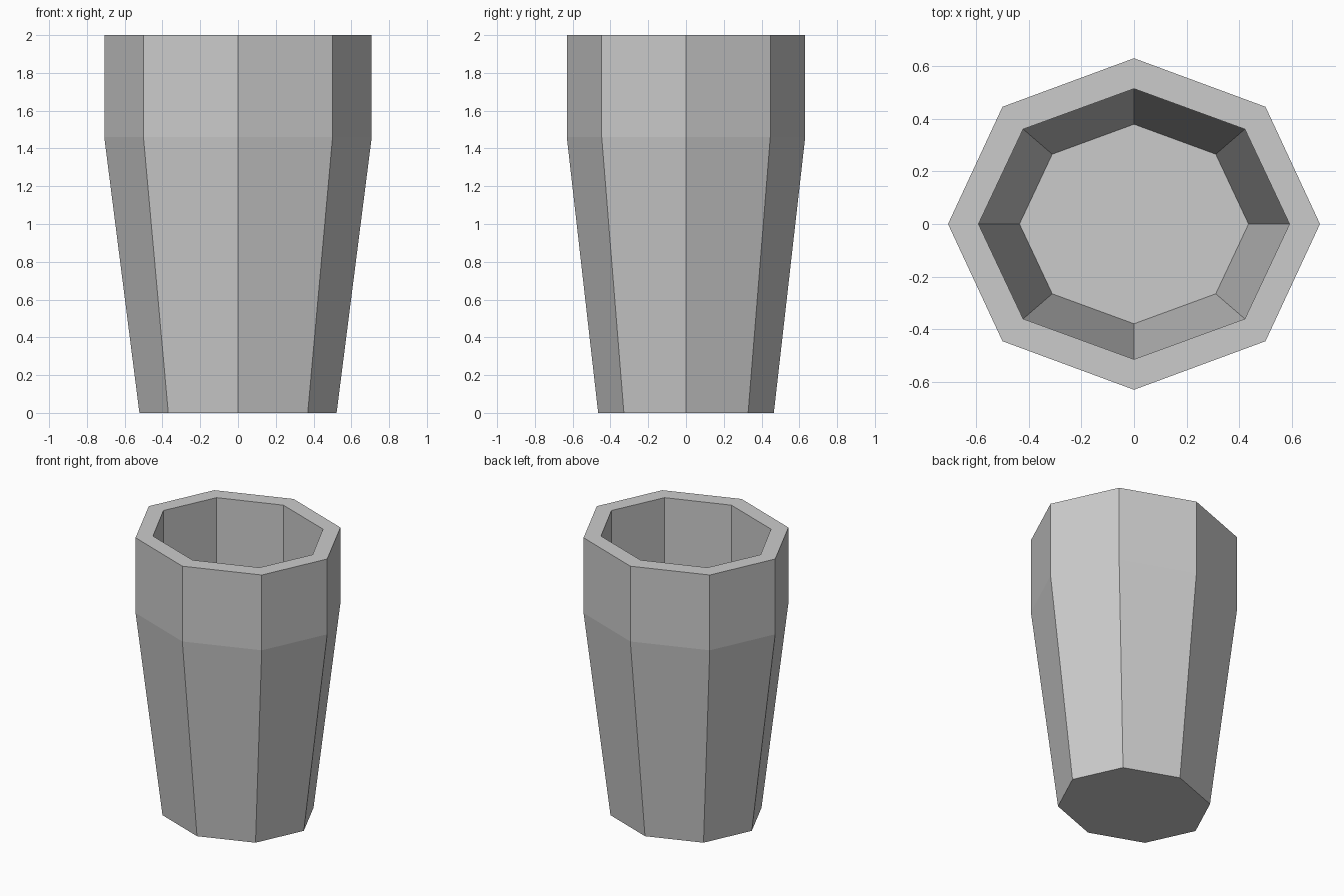
import bpy, bmesh
from math import cos, sin, pi

if "Cube" in bpy.data.objects:
    bpy.data.objects.remove(bpy.data.objects["Cube"])

SIDES = 8
# Outer profile: (radius in x, radius in y, height)
PROFILE = [(0.522, 0.465, 0.0), (0.708, 0.631, 1.46), (0.708, 0.631, 2.0)]

# Open octagonal shell: tapered body with a straight upper band
bm = bmesh.new()
rings = [[bm.verts.new((rx * cos(2 * pi * i / SIDES), ry * sin(2 * pi * i / SIDES), z))
          for i in range(SIDES)] for rx, ry, z in PROFILE]
bm.faces.new(rings[0][::-1])
for low, high in zip(rings, rings[1:]):
    for i in range(SIDES):
        j = (i + 1) % SIDES
        bm.faces.new((low[i], low[j], high[j], high[i]))
bm.normal_update()

mesh = bpy.data.meshes.new("cup")
bm.to_mesh(mesh)
bm.free()
cup = bpy.data.objects.new("cup", mesh)
bpy.context.collection.objects.link(cup)

# Wall, floor and rim thickness, grown inward
wall = cup.modifiers.new("wall_thickness", 'SOLIDIFY')
wall.thickness = 0.116
wall.offset = -1
wall.use_even_offset = False
